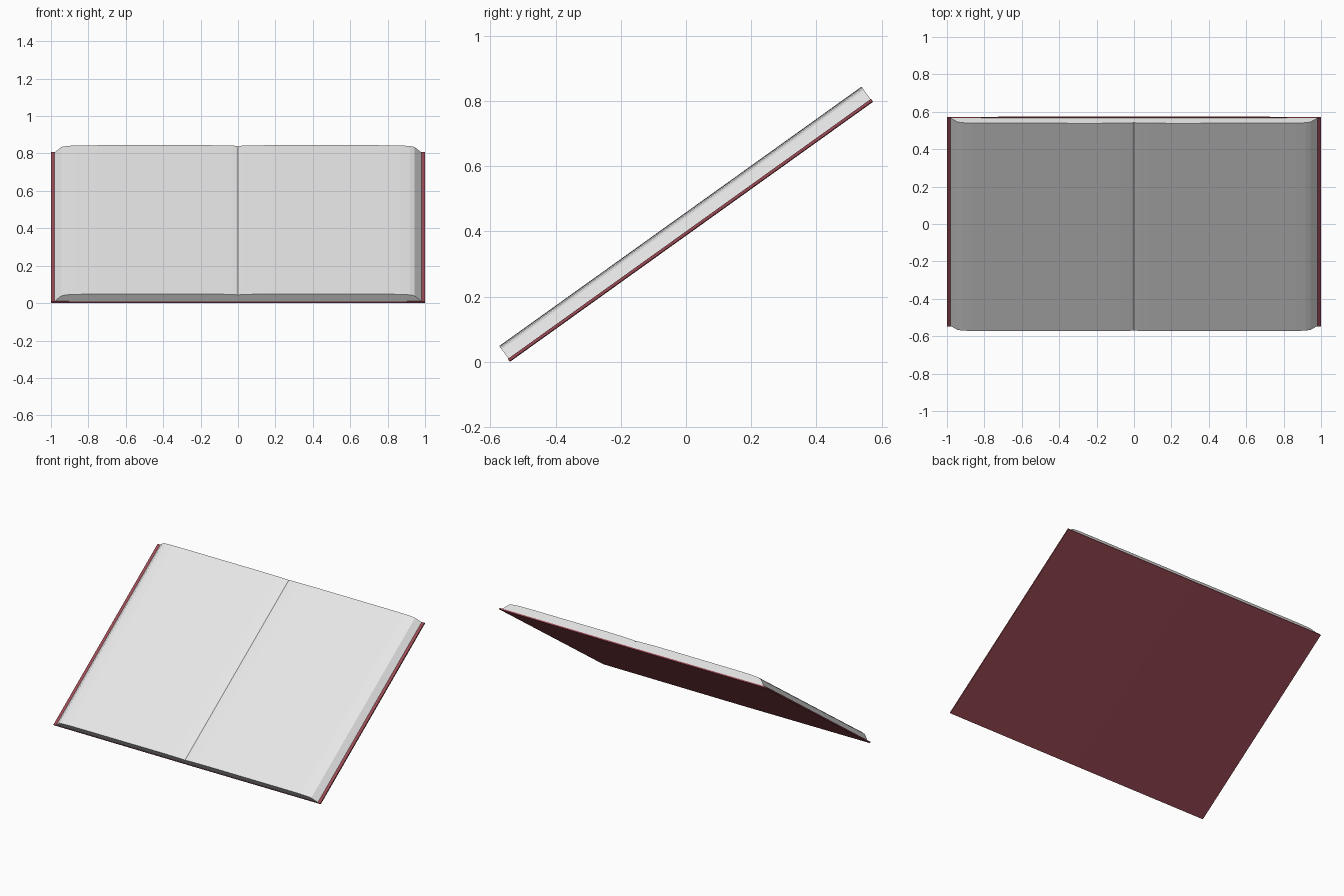
import bpy, bmesh, math
from mathutils import Matrix, Vector

if "Cube" in bpy.data.objects:
    bpy.data.objects.remove(bpy.data.objects["Cube"])

TILT = math.radians(35.6)   # slope of the open book
LENGTH = 1.371              # book height along the slope


def material(name, rgb):
    m = bpy.data.materials.new(name)
    m.diffuse_color = (*rgb, 1)
    m.use_nodes = True
    m.node_tree.nodes["Principled BSDF"].inputs["Base Color"].default_value = m.diffuse_color
    return m


paper = material("paper grey", (0.8, 0.8, 0.8))
leather = material("dark red cover", (0.33, 0.07, 0.09))

# Lower edge of the cover touches the ground
PLACE = Matrix.Translation((0, -0.5405, 0)) @ Matrix.Rotation(TILT, 4, 'X')


def extrude_profile(name, profile, inset, side, mat):
    """Extrude an (x, height) profile along the slope; side = 1 or -1."""
    bm = bmesh.new()
    lo = [bm.verts.new((side * x, inset, h)) for x, h in profile]
    hi = [bm.verts.new((side * x, LENGTH - inset, h)) for x, h in profile]
    bm.faces.new(lo)
    bm.faces.new(hi)
    n = len(profile)
    for i in range(n):
        j = (i + 1) % n
        bm.faces.new((lo[i], lo[j], hi[j], hi[i]))
    bmesh.ops.recalc_face_normals(bm, faces=bm.faces)
    bm.transform(PLACE)
    mesh = bpy.data.meshes.new(name)
    bm.to_mesh(mesh)
    bm.free()
    mesh.materials.append(mat)
    ob = bpy.data.objects.new(name, mesh)
    bpy.context.collection.objects.link(ob)
    return ob


# Cover board: very slight V towards the spine
cover = [(0, 0), (1, 0.002), (1, 0.011), (0, 0.009)]

# Page block: bevelled fore-edge, gently domed top, dip at the spine
pages = [(0, 0.009), (0.98, 0.011), (0.945, 0.046), (0.92, 0.053),
         (0.87, 0.0565), (0.75, 0.058), (0.5, 0.058), (0.3, 0.0585),
         (0.18, 0.0585), (0.08, 0.057), (0.03, 0.0555), (0.008, 0.054), (0, 0.050)]

for label, side in (("right", 1), ("left", -1)):
    extrude_profile(label + "_cover", cover, 0, side, leather)
    extrude_profile(label + "_pages", pages, 0.002, side, paper)
